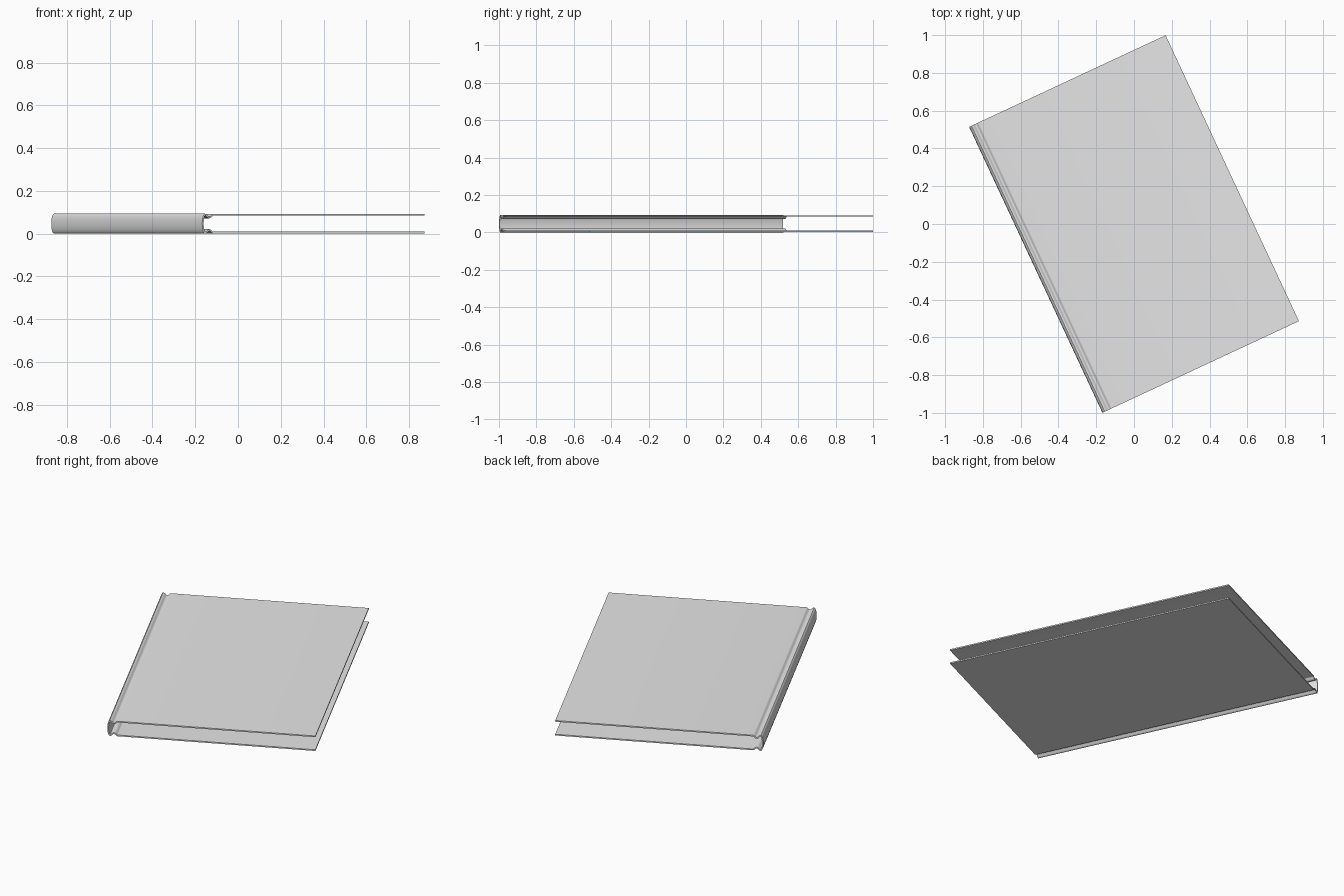
import bpy, bmesh, math

if "Cube" in bpy.data.objects:
    bpy.data.objects.remove(bpy.data.objects["Cube"], do_unlink=True)

HALF_W, HALF_L = 0.574, 0.835     # half width and half length of the closed cover
MID_Z, BOARD_Z = 0.0465, 0.045    # middle height, board surface above the middle
THICK = 0.0075
TILT = math.radians(25)

# Plain grey cover material
grey = bpy.data.materials.new("light grey")
grey.use_nodes = True
grey.diffuse_color = (0.8, 0.8, 0.8, 1)
grey.node_tree.nodes["Principled BSDF"].inputs["Base Color"].default_value = (0.8, 0.8, 0.8, 1)

# Upper half of the section: bulging spine, rounded shoulder, hinge groove, flat board
upper = [(-HALF_W, 0.0), (-0.5735, 0.012), (-0.572, 0.024), (-0.569, 0.036),
         (-0.565, 0.043), (-0.560, 0.0465), (-0.555, 0.0455)]
STEPS = 10
for i in range(1, STEPS + 1):
    t = i / STEPS
    upper.append((-0.555 + 0.037 * t, BOARD_Z - 0.012 * math.sin(math.pi * t) ** 2))
upper.append((HALF_W, BOARD_Z))
section = [(u, -z) for u, z in reversed(upper[1:])] + upper

# Book cover: the section swept along the spine
bm = bmesh.new()
near, far = [[bm.verts.new((u, v, z + MID_Z)) for u, z in section]
             for v in (-HALF_L, HALF_L)]
for i in range(len(section) - 1):
    bm.faces.new((near[i], near[i + 1], far[i + 1], far[i]))
mesh = bpy.data.meshes.new("book_cover")
bm.to_mesh(mesh)
bm.free()
mesh.materials.append(grey)
cover = bpy.data.objects.new("book_cover", mesh)
bpy.context.collection.objects.link(cover)
cover.rotation_euler.z = TILT

# Board thickness, grown inwards
solid = cover.modifiers.new("board_thickness", 'SOLIDIFY')
solid.thickness = THICK
solid.offset = -1
solid.use_even_offset = True

bpy.ops.object.select_all(action='DESELECT')
cover.select_set(True)
bpy.context.view_layer.objects.active = cover
bpy.ops.object.modifier_apply(modifier=solid.name)
bpy.ops.object.shade_smooth_by_angle(angle=math.radians(40))
